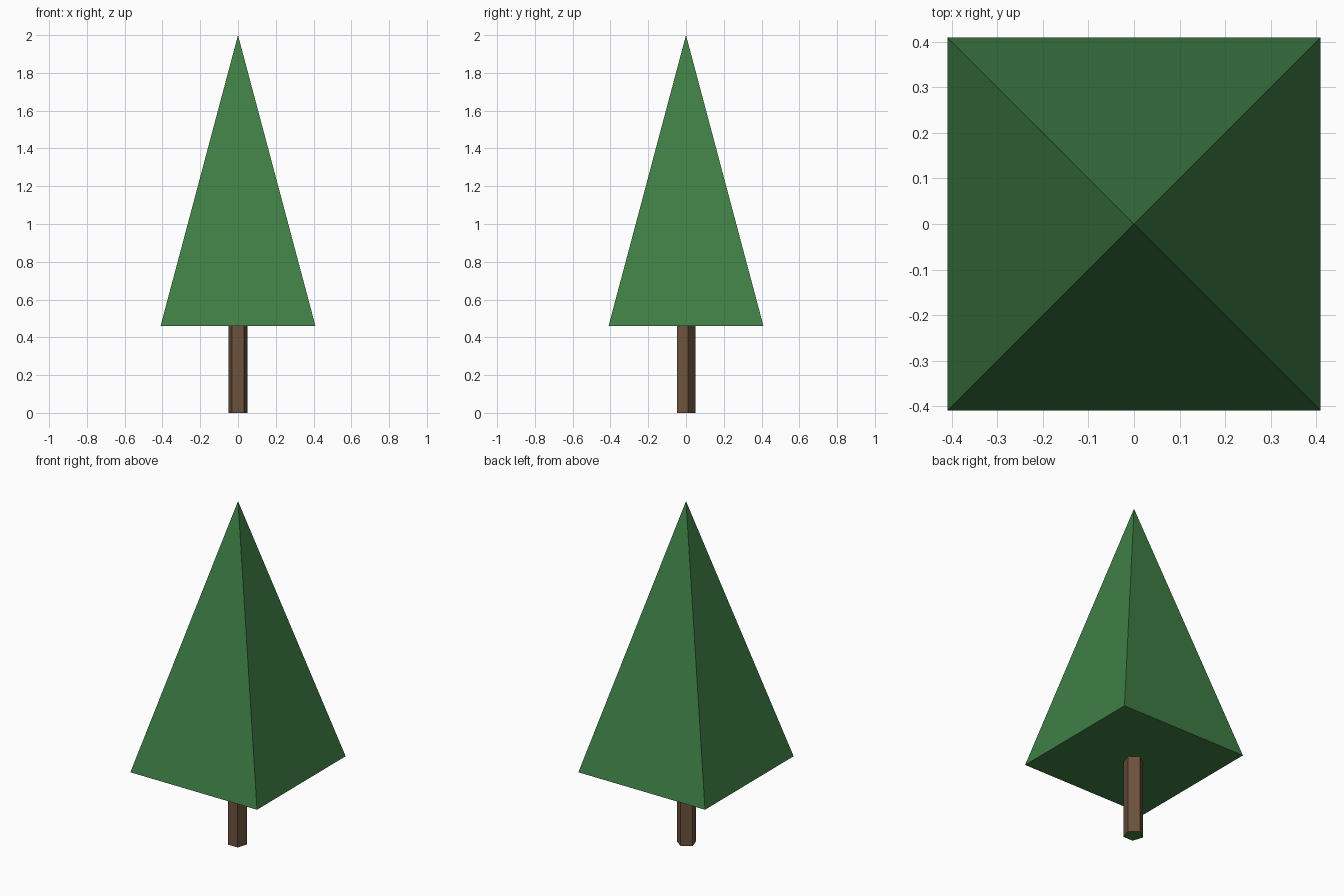
import bpy
import math

if "Cube" in bpy.data.objects:
    bpy.data.objects.remove(bpy.data.objects["Cube"])


def material(name, rgb):
    m = bpy.data.materials.new(name)
    m.diffuse_color = (*rgb, 1.0)
    m.use_nodes = True
    m.node_tree.nodes["Principled BSDF"].inputs["Base Color"].default_value = m.diffuse_color
    return m


green = material("leaf green", (0.05, 0.21, 0.06))
brown = material("bark brown", (0.15, 0.085, 0.047))

TRUNK_TOP, HEIGHT = 0.46, 2.0
HALF_WIDTH, TRUNK_R = 0.41, 0.054

# Foliage: four-sided pyramid with sides facing the axes
bpy.ops.mesh.primitive_cone_add(
    vertices=4, radius1=HALF_WIDTH * math.sqrt(2), radius2=0,
    depth=HEIGHT - TRUNK_TOP, location=(0, 0, (HEIGHT + TRUNK_TOP) / 2),
    rotation=(0, 0, math.radians(45)))
foliage = bpy.context.object
foliage.name = "foliage"
foliage.data.materials.append(green)

# Trunk: five-sided prism with a flat side to the front
bpy.ops.mesh.primitive_cylinder_add(
    vertices=5, radius=TRUNK_R, depth=TRUNK_TOP,
    location=(0, -0.005, TRUNK_TOP / 2))
trunk = bpy.context.object
trunk.name = "trunk"
trunk.data.materials.append(brown)
trunk.data.materials.append(green)

# End caps are green, sides are bark
for f in trunk.data.polygons:
    f.material_index = 1 if abs(f.normal.z) > 0.5 else 0
